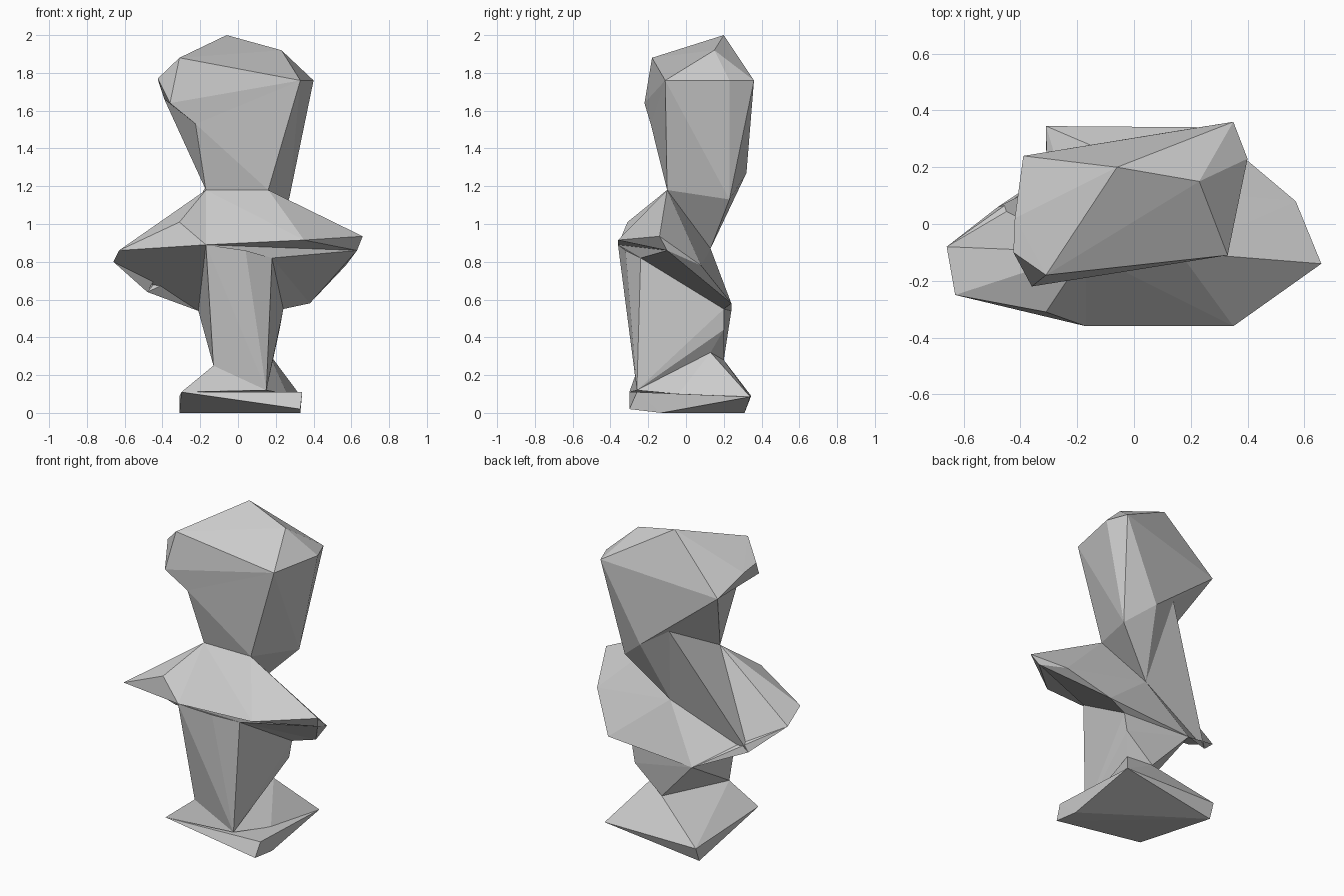
import bpy, bmesh

if "Cube" in bpy.data.objects:
    bpy.data.objects.remove(bpy.data.objects["Cube"])

def finish(name, bm):
    bmesh.ops.recalc_face_normals(bm, faces=bm.faces)
    me = bpy.data.meshes.new(name)
    bm.to_mesh(me)
    bm.free()
    ob = bpy.data.objects.new(name, me)
    bpy.context.collection.objects.link(ob)
    return ob

def hull(name, pts):
    """Faceted block: convex hull around a few corner points."""
    bm = bmesh.new()
    for p in pts:
        bm.verts.new(p)
    bmesh.ops.convex_hull(bm, input=bm.verts)
    loose = [v for v in bm.verts if not v.link_faces]
    bmesh.ops.delete(bm, geom=loose, context='VERTS')
    return finish(name, bm)

def facets(name, pts, faces):
    """Faceted shell: named corners joined by faces written as corner names."""
    bm = bmesh.new()
    v = {k: bm.verts.new(p) for k, p in pts.items()}
    for f in faces:
        bm.faces.new([v[k] for k in f.split()])
    return finish(name, bm)

# Neck ring shared by head and torso
neck = dict(NL=(-.17, -.10, 1.18), NR=(.16, -.10, 1.18), NB=(.27, .23, 1.13),
            BK=(.10, .32, 1.27), NK=(-.07, .27, 1.38))

# Head: crown and lower face meet at a small notch on the left of the jaw
rim = [(-.225, -.187, 1.53), (.33, -.11, 1.76), (.40, .23, 1.76),
       (.35, .36, 1.76), (-.39, .24, 1.66)]
hull("head_crown", rim + [
    (-.06, .20, 2.0), (.23, .15, 1.92), (-.31, -.18, 1.88),
    (-.36, -.22, 1.64), (-.425, -.10, 1.77), (-.42, .02, 1.75)])
hull("lower_face", rim + list(neck.values()))

# Shoulders: front plate, right and left tips, hollow back, underside
torso = dict(neck,
             FL=(-.17, -.36, .89), FR=(.35, -.36, .915), CL=(-.31, -.31, 1.01),
             R1=(.66, -.14, .935), R2=(.63, -.10, .86), R3=(.57, .08, .78),
             R4=(.38, .24, .58), L1=(-.63, -.25, .86), L2=(-.66, -.08, .80),
             L3=(-.48, .06, .64), L4=(-.21, .24, .54), S=(.02, .13, .87),
             C=(.18, -.24, .82), K=(.24, .20, .55))
facets("shoulders", torso, [
    "NL CL FL", "NL FL FR", "NL FR NR", "NR FR R1", "NL L1 CL", "CL L1 FL",
    "NL L2 L1", "NL L3 L2", "NR R1 R3", "NR R3 S", "S R3 R4", "S R4 L4",
    "S L4 L3", "NR S NB", "NB S BK", "BK S NK", "NK S L3", "NK L3 NL",
    "R1 R2 R3", "FR R2 R1", "FR FL R2", "FL C R2", "C R4 R2", "R2 R4 R3",
    "FL L1 L2", "FL L2 L4", "L2 L3 L4", "FL L4 C", "C L4 K", "C K R4",
    "K L4 R4", "NL NR NB", "NL NB BK", "NL BK NK"])

# Column
waist = [(-.13, -.25, .25), (.15, -.26, .12), (.16, .13, .32), (.03, .20, .28)]
hull("column", waist + [(.04, -.32, .86), (.22, .20, .44)]
     + [torso[k] for k in ("FL", "C", "K", "L4")])

# Base: slab with two low corners, and the slope rising to the column
front_left, front_right = (-.30, -.30, .11), (.34, -.26, .11)
back = [(.335, .34, .085), (-.31, .345, .09)]
hull("base_slab", back + [
    front_left, front_right, (.33, -.30, .02), (.33, -.13, 0),
    (-.31, .31, 0)])
hull("base_slope", waist + back + [front_left, (.26, -.04, .10)])
